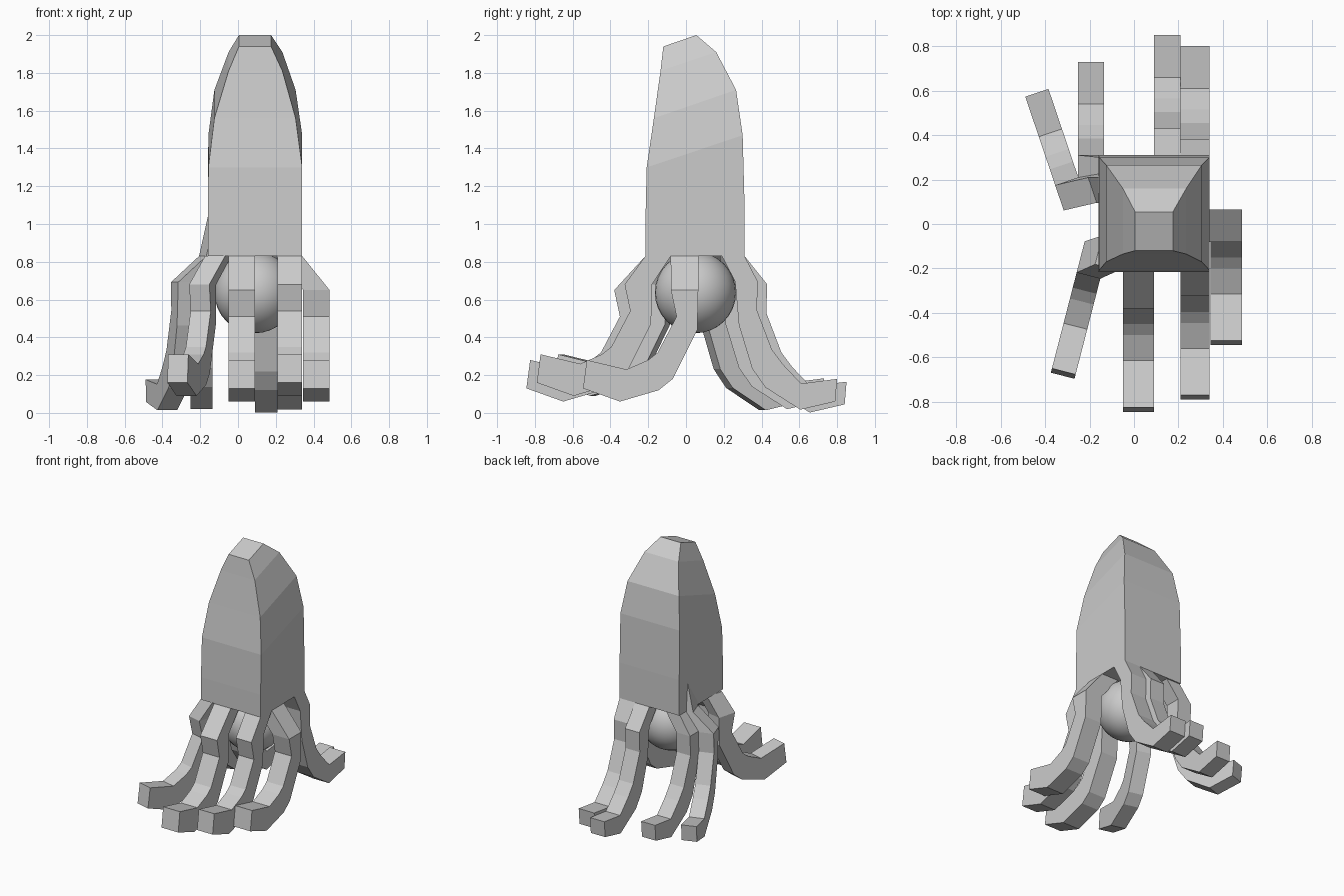
import bpy, bmesh
from mathutils import Vector

if "Cube" in bpy.data.objects:
    bpy.data.objects.remove(bpy.data.objects["Cube"])


def loft(name, rings):
    """Skin a stack of four-sided rings and cap both ends."""
    bm = bmesh.new()
    loops = [[bm.verts.new(p) for p in ring] for ring in rings]
    for a, b in zip(loops, loops[1:]):
        for i in range(4):
            j = (i + 1) % 4
            bm.faces.new((a[i], a[j], b[j], b[i]))
    bm.faces.new(loops[0])
    bm.faces.new(loops[-1])
    bmesh.ops.recalc_face_normals(bm, faces=bm.faces)
    mesh = bpy.data.meshes.new(name)
    bm.to_mesh(mesh)
    bm.free()
    obj = bpy.data.objects.new(name, mesh)
    bpy.context.collection.objects.link(obj)
    return obj


# Tapered mantle: x min, x max, y front, y back, z front, z back
mantle = [
    (-.16, .34, -.215, .31, .83, .83),
    (-.16, .34, -.215, .31, 1.0, 1.1),
    (-.157, .34, -.208, .30, 1.30, 1.47),
    (-.125, .305, -.17, .265, 1.56, 1.71),
    (-.05, .235, -.135, .16, 1.81, 1.91),
    (.005, .175, -.12, .055, 1.94, 2.0),
]
loft("mantle", [[(x0, yf, zf), (x1, yf, zf), (x1, yb, zb), (x0, yb, zb)]
                for x0, x1, yf, yb, zf, zb in mantle])

# Round core under the mantle
bpy.ops.mesh.primitive_uv_sphere_add(segments=32, ring_count=16, radius=.215,
                                     location=(.09, .05, .637))
core = bpy.context.object
core.name = "core"
bpy.ops.object.shade_smooth()

# Tentacle profiles: outer distance, outer z, inner distance, inner z
FRONT = [(.08, .65, -.065, .65), (.05, .51, -.06, .44), (.15, .32, .07, .18),
         (.20, .28, .145, .12), (.315, .23, .35, .06), (.525, .28, .545, .13)]
BACK = [(.43, .68, .31, .68), (.425, .53, .33, .45), (.505, .32, .40, .22),
        (.565, .24, .47, .12), (.66, .14, .655, .002), (.85, .165, .84, .045)]


def tentacle(name, profile, origin, direction, half, root, depth, dz=0.0, flare=False):
    """Sweep a profile along a ground direction, starting at a root under the mantle."""
    u = Vector((*direction, 0)).normalized()
    side = Vector((-u.y, u.x, 0)) * half
    up = Vector((0, 0, 1))
    o = Vector((*origin, dz))
    r = Vector((*root, .83))

    def ring(outer, inner):
        return [outer - side, outer + side, inner + side, inner - side]

    rings = [ring(r + u * depth, r - u * depth)]
    if flare:  # shoulder blending up into the mantle
        top = r + Vector((.06, 0, .27))
        rings.insert(0, ring(top + u * depth, top - u * depth))
    rings += [ring(o + u * a + up * b, o + u * c + up * d) for a, b, c, d in profile]
    loft(name, rings)


tentacle("front_tentacle_middle", FRONT, (.02, -.30), (0, -1), .07, (.02, -.148), .067)
tentacle("front_tentacle_right", FRONT, (.275, -.245), (0, -1), .065, (.275, -.148), .067, .03)
tentacle("right_tentacle", FRONT, (.415, 0), (0, -1), .07, (.27, -.008), .073)
tentacle("left_front_tentacle", FRONT, (-.185, -.155), (-.25, -.97), .055, (-.105, -.13), .067, .03)
tentacle("back_tentacle_middle", BACK, (.15, 0), (0, 1), .06, (.15, .25), .06)
tentacle("back_tentacle_right", BACK, (.275, -.05), (0, 1), .065, (.275, .25), .06, .015)
tentacle("back_tentacle_left", BACK, (-.193, -.12), (0, 1), .058, (-.10, .24), .06, .018)
tentacle("left_back_tentacle", BACK, (-.165, -.215), (-.32, .947), .055,
         (-.135, .17), .06, .012, True)
